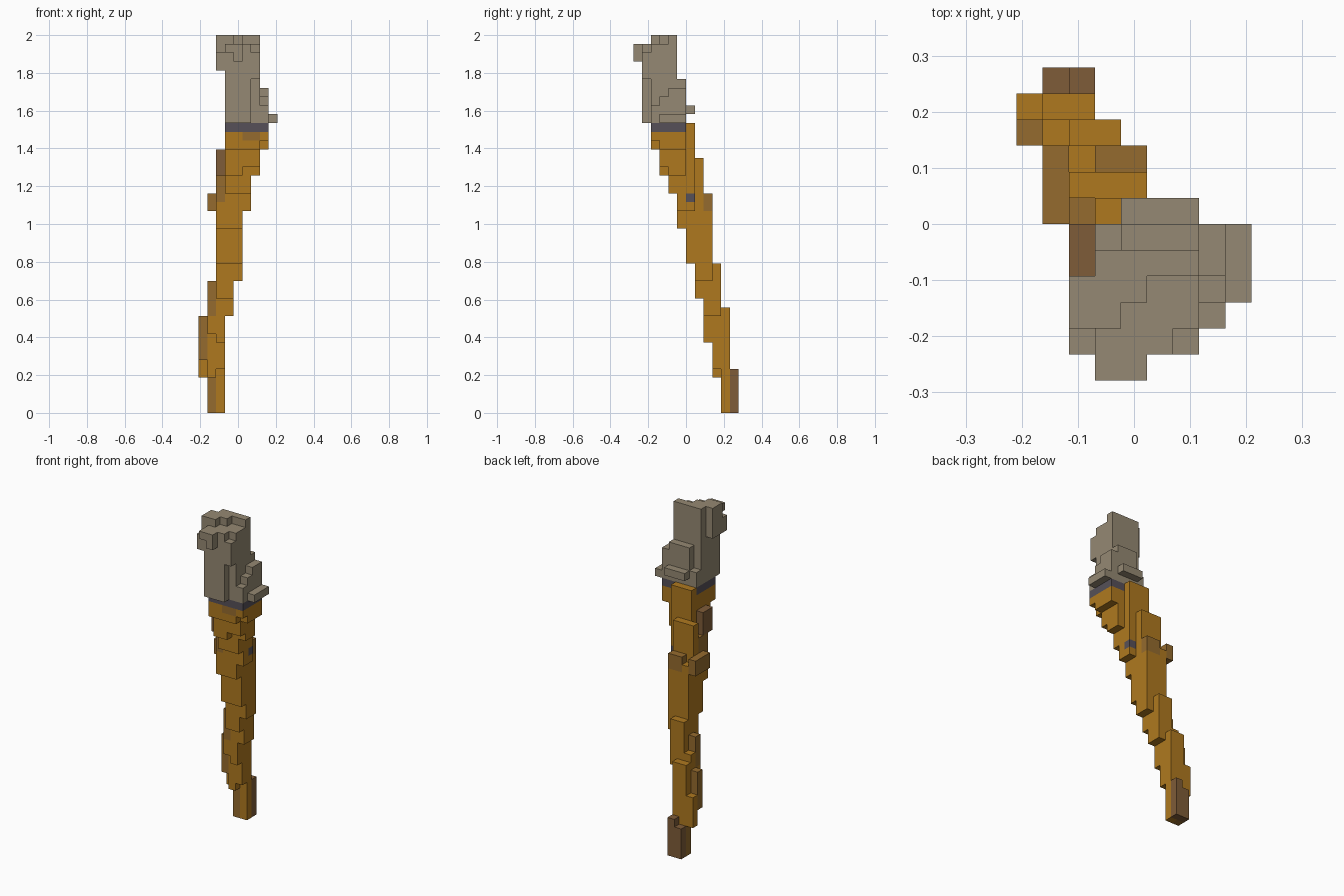
import bpy, bmesh
from mathutils import Vector

cube = bpy.data.objects.get("Cube")
if cube:
    bpy.data.objects.remove(cube, do_unlink=True)

V = 2 / 43                      # edge of one block
ORIGIN = Vector((-4.5, -6, 0))  # grid corner, in blocks


def linear(c):
    c /= 255
    return c / 12.92 if c <= 0.04045 else ((c + 0.055) / 1.055) ** 2.4


def material(name, rgb):
    m = bpy.data.materials.new(name)
    col = (*[linear(c) for c in rgb], 1)
    m.diffuse_color = col
    m.use_nodes = True
    m.node_tree.nodes["Principled BSDF"].inputs["Base Color"].default_value = col
    return m


MATS = {
    "ochre": material("ochre wood", (175, 121, 31)),
    "brown": material("brown wood", (149, 107, 46)),
    "dark": material("dark wood", (127, 92, 56)),
    "steel": material("dark band", (86, 80, 88)),
    "stone": material("grey stone", (149, 137, 115)),
}

# Each box: x0, x1, y0, y1, z0, z1 in blocks. Later boxes repaint earlier ones.
lower_handle = {
    "ochre": [
        (1, 3, 10, 12, 0, 4), (1, 3, 10, 11, 4, 12), (0, 1, 10, 11, 4, 8),
        (1, 2, 9, 10, 4, 8), (2, 3, 9, 10, 5, 8),
        (1, 3, 9, 10, 8, 13), (2, 3, 8, 9, 8, 13), (1, 2, 8, 9, 9, 13),
        (3, 4, 8, 10, 11, 15), (2, 4, 7, 10, 13, 17), (4, 5, 7, 9, 15, 17),
    ],
    "brown": [(0, 1, 9, 10, 6, 11), (1, 2, 8, 9, 11, 15), (1, 2, 10, 11, 0, 4)],
    "dark": [(2, 3, 11, 12, 0, 5), (1, 2, 11, 12, 0, 4)],
}
upper_handle = {
    "ochre": [
        (2, 5, 6, 9, 17, 21), (2, 5, 5, 8, 21, 25), (2, 5, 8, 9, 21, 24),
        (5, 6, 5, 7, 23, 25), (3, 6, 4, 7, 25, 27), (2, 3, 5, 7, 25, 27),
        (2, 5, 7, 8, 25, 29), (3, 7, 4, 6, 27, 30), (3, 5, 3, 4, 27, 30),
        (5, 7, 3, 4, 28, 30), (3, 6, 6, 7, 27, 33), (3, 8, 3, 6, 30, 32),
        (3, 7, 2, 3, 30, 32), (7, 8, 2, 3, 31, 32),
    ],
    "brown": [(1, 2, 6, 9, 23, 25), (2, 3, 5, 7, 24, 27), (3, 5, 8, 9, 23, 25),
              (5, 7, 2, 3, 31, 32)],
    "dark": [(2, 3, 4, 6, 27, 30)],
    "steel": [(5, 6, 6, 7, 24, 25)],
}
band = {"steel": [(3, 8, 2, 6, 32, 33)]}
head = {"stone": [
    # main block with its rounded front and back
    (3, 7, 2, 5, 33, 42), (3, 6, 1, 2, 33, 42), (6, 7, 1, 2, 38, 41),
    (3, 7, 5, 6, 33, 35), (4, 7, 5, 6, 35, 38),
    # side step and low knobs
    (7, 8, 2, 6, 33, 35), (7, 8, 3, 6, 35, 36), (7, 8, 4, 6, 36, 37),
    (8, 9, 3, 6, 33, 34), (4, 7, 6, 7, 34, 35),
    # overhanging crown
    (2, 3, 1, 4, 39, 41), (2, 3, 2, 4, 41, 42), (3, 5, 0, 1, 41, 42),
    (4, 5, 0, 1, 40, 41), (2, 3, 2, 4, 42, 43), (3, 4, 2, 5, 42, 43),
    (4, 5, 3, 5, 42, 43), (5, 7, 4, 5, 42, 43),
]}


def blocks(part):
    cells = {}
    for colour, boxes in part.items():
        for x0, x1, y0, y1, z0, z1 in boxes:
            for x in range(x0, x1):
                for y in range(y0, y1):
                    for z in range(z0, z1):
                        cells[x, y, z] = colour
    return cells


parts = {"lower_handle": blocks(lower_handle), "upper_handle": blocks(upper_handle),
         "collar_band": blocks(band), "stone_head": blocks(head)}
solid = set().union(*parts.values())


def build(name, cells):
    """Make the outer skin of a part, merging flat areas of one colour."""
    bm = bmesh.new()
    used = sorted(set(cells.values()))
    for cell, colour in cells.items():
        centre = Vector(cell) + Vector((0.5, 0.5, 0.5)) + ORIGIN
        for axis in range(3):
            for side in (-1, 1):
                n = Vector((0, 0, 0))
                n[axis] = side
                if tuple(int(c + d) for c, d in zip(cell, n)) in solid:
                    continue
                u = Vector((0, 0, 0))
                u[(axis + 1) % 3] = 0.5
                w = n.cross(u)
                mid = centre + n * 0.5
                corners = (mid - u - w, mid + u - w, mid + u + w, mid - u + w)
                f = bm.faces.new([bm.verts.new(p * V) for p in corners])
                f.material_index = used.index(colour)
    bmesh.ops.remove_doubles(bm, verts=bm.verts, dist=1e-4)
    bmesh.ops.dissolve_limit(bm, angle_limit=0.01, verts=bm.verts, edges=bm.edges,
                             delimit={'MATERIAL'})
    mesh = bpy.data.meshes.new(name)
    bm.to_mesh(mesh)
    bm.free()
    for colour in used:
        mesh.materials.append(MATS[colour])
    bpy.context.collection.objects.link(bpy.data.objects.new(name, mesh))


for name, cells in parts.items():
    build(name, cells)
